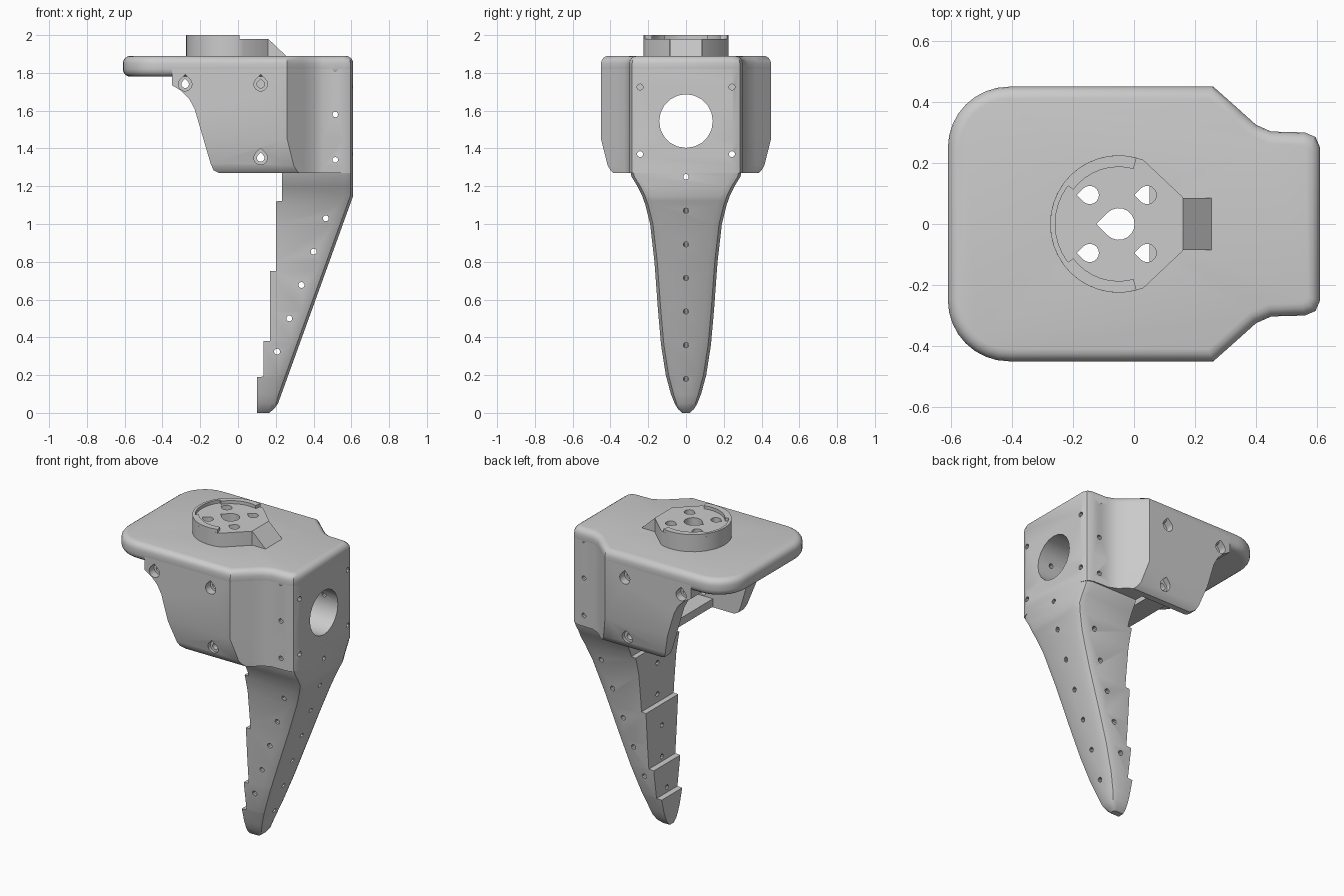
import bpy, bmesh, math
from mathutils import Vector, Matrix

if "Cube" in bpy.data.objects:
    bpy.data.objects.remove(bpy.data.objects["Cube"])


def finish(name, bm):
    bmesh.ops.recalc_face_normals(bm, faces=bm.faces[:])
    me = bpy.data.meshes.new(name)
    bm.to_mesh(me)
    bm.free()
    ob = bpy.data.objects.new(name, me)
    bpy.context.collection.objects.link(ob)
    return ob


def loft(name, rings):
    bm = bmesh.new()
    vs = [[bm.verts.new(p) for p in r] for r in rings]
    n = len(rings[0])
    for a, b in zip(vs, vs[1:]):
        for i in range(n):
            j = (i + 1) % n
            bm.faces.new((a[i], a[j], b[j], b[i]))
    bm.faces.new(vs[0])
    bm.faces.new(vs[-1])
    return finish(name, bm)


def prism(name, pts, axis, lo, hi):
    put = {'x': lambda u, v, t: (t, u, v),
           'y': lambda u, v, t: (u, t, v),
           'z': lambda u, v, t: (u, v, t)}[axis]
    return loft(name, [[put(u, v, t) for u, v in pts] for t in (lo, hi)])


def arc(cx, cy, r, a0, a1, n):
    return [(cx + r * math.cos(math.radians(a0 + (a1 - a0) * i / n)),
             cy + r * math.sin(math.radians(a0 + (a1 - a0) * i / n))) for i in range(n + 1)]


def mirror(half):
    return half + [(x, -y) for x, y in reversed(half)]


def teardrop(cx, cy, r, tip):
    # round hole with a pointed end in direction tip (degrees)
    t = math.radians(tip)
    return arc(cx, cy, r, tip + 45, tip + 315, 14) + [
        (cx + 1.414 * r * math.cos(t), cy + 1.414 * r * math.sin(t))]


def rod(center, direction, r, length, sides=10):
    bm = bmesh.new()
    rot = Vector(direction).to_track_quat('Z', 'Y').to_matrix().to_4x4()
    bmesh.ops.create_cone(bm, cap_ends=True, segments=sides, radius1=r, radius2=r,
                          depth=length, matrix=Matrix.Translation(center) @ rot)
    return finish("cutter", bm)


def apply_mods(ob):
    dg = bpy.context.evaluated_depsgraph_get()
    me = bpy.data.meshes.new_from_object(ob.evaluated_get(dg))
    ob.modifiers.clear()
    ob.data = me


def cut(obs, cutter):
    for ob in obs:
        m = ob.modifiers.new("cut", 'BOOLEAN')
        m.operation, m.solver, m.object = 'DIFFERENCE', 'EXACT', cutter
        apply_mods(ob)
    bpy.data.objects.remove(cutter)


def interp(table, z):
    for (z0, a), (z1, b) in zip(table, table[1:]):
        if z <= z1:
            return a + (b - a) * (z - z0) / (z1 - z0)
    return table[-1][1]


# top plate with rounded edges
flare = [(.35, .37), (.40, .325), (.45, .303), (.56, .30), (.595, .285), (.61, .25)]
half = list(reversed(arc(-.41, .25, .20, 90, 180, 8))) + [(.26, .45)] + flare
plate = prism("top_plate", mirror(half), 'z', 1.78, 1.89)
bev = plate.modifiers.new("bevel", 'BEVEL')
bev.width, bev.segments, bev.limit_method, bev.angle_limit = .04, 4, 'ANGLE', math.radians(60)
apply_mods(plate)

# rear column, lower sides leaning inwards
SIDE = [(1.27, .385), (1.285, .40), (1.31, .415), (1.45, .45), (1.9, .45)]
rings = []
for z in (1.27, 1.285, 1.31, 1.45, 1.85):
    y = interp(SIDE, z)
    h = [(.23, y), (.26 + .45 - y, y)] + [(max(px, .27 + .45 - y), min(py, y - .01)) for px, py in flare]
    rings.append([(px, py, z) for px, py in mirror(h)])
column = loft("rear_column", rings)

# side walls
WALL = [(-.35, 1.84), (-.35, 1.735), (-.30, 1.705), (-.26, 1.665), (-.23, 1.61), (-.145, 1.32),
        (-.13, 1.285), (-.10, 1.27), (.26, 1.27), (.26, 1.84)]
walls = []
for s, name in ((-1, "front_wall"), (1, "back_wall")):
    w = prism(name, WALL, 'y', s * .345, s * .45)
    bm = bmesh.new()
    bm.from_mesh(w.data)
    for z in (1.285, 1.31, 1.45):
        bmesh.ops.bisect_plane(bm, geom=bm.verts[:] + bm.edges[:] + bm.faces[:],
                               plane_co=(0, 0, z), plane_no=(0, 0, 1))
    for v in bm.verts:
        if abs(v.co.y) > .4:
            v.co.y = s * interp(SIDE, v.co.z)
    bm.to_mesh(w.data)
    bm.free()
    walls.append(w)

# cross bars between the walls
bars = [prism(n, [(.05, a), (.19, a), (.19, b), (.05, b)], 'y', -.37, .37)
        for n, a, b in (("lower_bar", 1.275, 1.325), ("upper_bar", 1.70, 1.80))]

# stepped ground spike
WIDTH = [(0, .02), (.02, .042), (.05, .06), (.10, .08), (.2, .107), (.36, .132), (.54, .148),
         (.8, .167), (1.0, .19), (1.1, .215), (1.15, .232), (1.2, .257), (1.25, .288), (1.3, .30)]
BACK = [(0, .165), (.02, .19), (.05, .212), (1.15, .61), (1.3, .61)]
STEPS = [(.19, .10), (.38, .135), (.75, .17), (1.12, .202), (2, .232)]
levels = sorted([z for z, _ in WIDTH] + [z for z, _ in STEPS[:4]] + [z + .002 for z, _ in STEPS[:4]])
rings = []
for z in levels:
    left = next(x for t, x in STEPS if z <= t + .0001)
    w, b = interp(WIDTH, z), interp(BACK, z)
    c = min(.05, w * .6)
    h = [(left, w), (b - c, w), (b - c * .3, w - c * .3), (b, w - c)]
    rings.append([(x, y, z) for x, y in mirror(h)])
spike = loft("ground_spike", rings)

# raised round mount on the plate
mount = prism("mount_base", arc(-.05, 0, .225, 69, 291, 26) + [(.16, -.088), (.16, .088)], 'z', 1.87, 1.98)
ramp = prism("mount_ramp", [(.155, 1.87), (.26, 1.885), (.16, 1.98), (.155, 1.98)], 'y', -.085, .085)
rims = []
for i, (a, b, inner) in enumerate(((75, 143, .187), (143, 217, .208), (217, 285, .187))):
    pts = arc(-.05, 0, .225, a, b, 8) + arc(-.05, 0, inner, b, a, 8)
    rims.append(prism("mount_rim_%d" % i, pts, 'z', 1.975, 2.0))

# screw holes in the mount
for x, y, r in ((-.05, 0, .052), (-.145, .095, .03), (-.145, -.095, .03), (.043, .095, .03), (.043, -.095, .03)):
    cut([plate, mount], prism("cutter", teardrop(x, y, r, 180), 'z', 1.7, 2.1))

# screw holes in the walls
for x, z in ((-.28, 1.74), (.12, 1.74), (.12, 1.35)):
    for s, w in zip((-1, 1), walls):
        cut([w], prism("cutter", teardrop(x, z, .036, 90), 'y', s * .40, s * .55))
        cut([w], prism("cutter", teardrop(x, z, .02, 90), 'y', s * .30, s * .56))

# large port and small pin holes
cut([column], rod((.42, 0, 1.545), (1, 0, 0), .142, .8, 20))
for z in (1.725, 1.37):
    for y in (-.243, .243):
        cut([column], rod((.42, y, z), (1, 0, 0), .016, .8))
for z in (1.82, 1.58, 1.34):
    cut([column], rod((.515, 0, z), (0, 1, 0), .015, 1.2))
for i in range(5):
    cut([spike], rod((.465 - .0645 * i, 0, 1.03 - .1765 * i), (0, 1, 0), .016, 1))
cut([spike], rod((.4, 0, 1.25), (1, 0, 0), .015, 1))
for i in range(6):
    z = 1.07 - .178 * i
    cut([spike], rod((interp(BACK, z), 0, z), (1, 0, -.36), .015, 1.2))

# smooth shading with crisp edges
bpy.ops.object.select_all(action='DESELECT')
for ob in bpy.context.collection.objects:
    ob.select_set(True)
    bpy.context.view_layer.objects.active = ob
bpy.ops.object.shade_smooth_by_angle(angle=math.radians(30))
